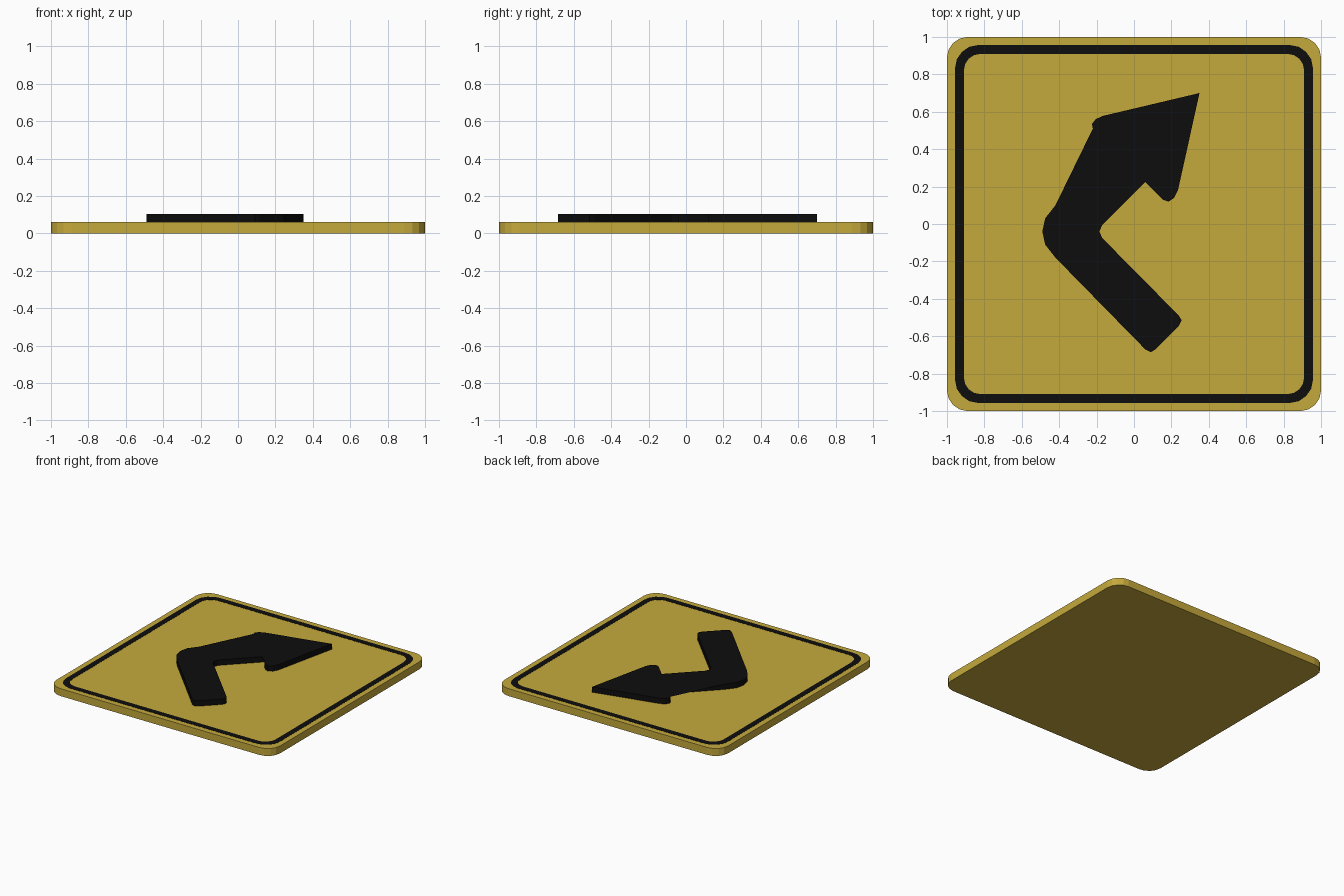
import bpy, bmesh, math

if "Cube" in bpy.data.objects:
    bpy.data.objects.remove(bpy.data.objects["Cube"])

def material(name, color):
    m = bpy.data.materials.new(name)
    m.diffuse_color = color
    m.use_nodes = True
    m.node_tree.nodes["Principled BSDF"].inputs["Base Color"].default_value = m.diffuse_color
    return m

YELLOW = material("yellow", (0.56, 0.40, 0.045, 1))
BLACK = material("black", (0.004, 0.004, 0.004, 1))

def rounded_square(half, radius, segments=4):
    pts = []
    for q in range(4):
        a0 = q * math.pi / 2
        cx = (half - radius) * (1 if q in (0, 3) else -1)
        cy = (half - radius) * (1 if q < 2 else -1)
        for i in range(segments + 1):
            a = a0 + i / segments * math.pi / 2
            pts.append((cx + radius * math.cos(a), cy + radius * math.sin(a)))
    return pts

def finish(bm, name, mat):
    bmesh.ops.recalc_face_normals(bm, faces=bm.faces)
    me = bpy.data.meshes.new(name)
    bm.to_mesh(me)
    bm.free()
    me.materials.append(mat)
    ob = bpy.data.objects.new(name, me)
    bpy.context.collection.objects.link(ob)
    return ob

def loop(bm, pts, z):
    return [bm.verts.new((x, y, z)) for x, y in pts]

def bridge(bm, a, b):
    for i in range(len(a)):
        j = (i + 1) % len(a)
        bm.faces.new((a[i], a[j], b[j], b[i]))

def prism(name, pts, z0, z1, mat):
    bm = bmesh.new()
    low, high = loop(bm, pts, z0), loop(bm, pts, z1)
    bridge(bm, low, high)
    caps = [bm.faces.new(low[::-1]), bm.faces.new(high)]
    bmesh.ops.triangulate(bm, faces=caps)
    return finish(bm, name, mat)

def ring(name, outer, inner, z0, z1, mat):
    bm = bmesh.new()
    loops = [loop(bm, outer, z0), loop(bm, outer, z1),
             loop(bm, inner, z1), loop(bm, inner, z0)]
    for i in range(4):
        bridge(bm, loops[i], loops[(i + 1) % 4])
    return finish(bm, name, mat)

# Sign plate
prism("sign_plate", rounded_square(1.0, 0.11), 0, 0.06, YELLOW)

# Painted border, practically flush with the plate
ring("border", rounded_square(0.957, 0.125), rounded_square(0.91, 0.09),
     0.055, 0.061, BLACK)

# Raised bent arrow
arrow = [
    (0.35, 0.70), (-0.17, 0.577), (-0.205, 0.56), (-0.225, 0.535),
    (-0.22, 0.51), (-0.20, 0.49), (-0.10, 0.425),            # left barb
    (-0.42, 0.10), (-0.475, 0.03), (-0.49, -0.04),
    (-0.475, -0.11), (-0.42, -0.18),                         # outer bend
    (0.06, -0.67), (0.09, -0.685), (0.115, -0.67),
    (0.24, -0.545), (0.255, -0.515), (0.24, -0.49),          # tail
    (-0.17, -0.075), (-0.185, -0.04), (-0.17, -0.005),       # inner bend
    (0.06, 0.225), (0.08, 0.24), (0.095, 0.22), (0.13, 0.155),
    (0.155, 0.13), (0.185, 0.12), (0.215, 0.14), (0.235, 0.18),  # right barb
]
prism("arrow", arrow, 0.055, 0.104, BLACK)
